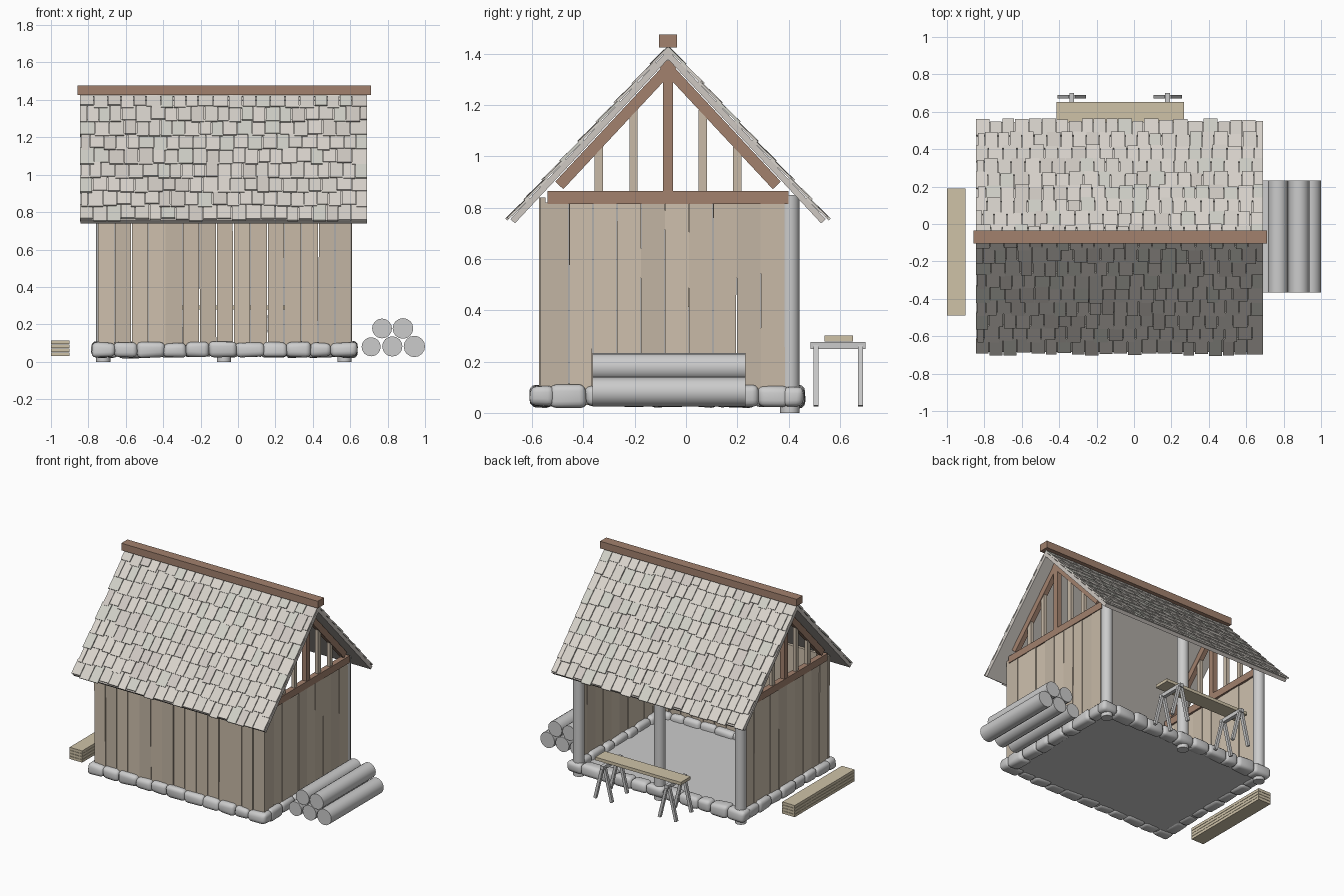
import bpy, bmesh, random
from math import radians, sin, cos, pi
from mathutils import Matrix, Vector

if "Cube" in bpy.data.objects:
    bpy.data.objects.remove(bpy.data.objects["Cube"])

random.seed(4)
R = random.uniform


def material(name, rgb):
    m = bpy.data.materials.new(name)
    m.diffuse_color = (*rgb, 1)
    m.use_nodes = True
    m.node_tree.nodes["Principled BSDF"].inputs["Base Color"].default_value = m.diffuse_color
    return m


boards = [material("board_%d" % i, c) for i, c in enumerate(
    [(.58, .49, .39), (.54, .46, .37), (.62, .53, .42)])]
beam_wood = [material("beam_wood", (.36, .22, .155))]
plank_wood = [material("plank_wood", (.62, .54, .39))]
shingle_mats = [material("shingle_%d" % i, c) for i, c in enumerate(
    [(.70, .66, .61), (.62, .58, .54), (.66, .63, .58), (.63, .63, .57)])]


def box(bm, lo, hi, M=Matrix(), mat=0):
    lo, hi = Vector(lo), Vector(hi)
    T = M @ Matrix.Translation((lo + hi) / 2) @ Matrix.Diagonal((*(hi - lo), 1))
    verts = bmesh.ops.create_cube(bm, size=1, matrix=T)["verts"]
    for f in {f for v in verts for f in v.link_faces}:
        f.material_index = mat
    return verts


def rod(bm, a, b, w):
    a, b = Vector(a), Vector(b)
    M = Matrix.Translation(a) @ (b - a).to_track_quat("Z", "Y").to_matrix().to_4x4()
    box(bm, (-w / 2, -w / 2, 0), (w / 2, w / 2, (b - a).length), M)


def finish(bm, name, mats=(), smooth=None):
    bmesh.ops.recalc_face_normals(bm, faces=bm.faces)
    me = bpy.data.meshes.new(name)
    bm.to_mesh(me)
    bm.free()
    for m in mats:
        me.materials.append(m)
    ob = bpy.data.objects.new(name, me)
    bpy.context.collection.objects.link(ob)
    if smooth:
        bpy.ops.object.select_all(action="DESELECT")
        ob.select_set(True)
        bpy.context.view_layer.objects.active = ob
        bpy.ops.object.shade_smooth_by_angle(angle=radians(smooth))
    return ob


def cylinder(name, centre, r, length, rot=Matrix(), sides=16):
    bm = bmesh.new()
    bmesh.ops.create_cone(bm, cap_ends=True, segments=sides, radius1=r, radius2=r,
                          depth=length, matrix=Matrix.Translation(centre) @ rot)
    return finish(bm, name, smooth=40)


# floor
bm = bmesh.new()
box(bm, (-.75, -.57, .035), (.61, .42, .06))
finish(bm, "floor")


# rounded foundation stones around the four edges
def stone_row(bm, a, b, n):
    a, b = Vector(a), Vector(b)
    along_x = abs(b.x - a.x) > .1
    ts = [0] + [(i + R(-.15, .15)) / n for i in range(1, n)] + [1]
    for t0, t1 in zip(ts, ts[1:]):
        c, L = a.lerp(b, (t0 + t1) / 2), (b - a).length * (t1 - t0) / 2 + .003
        d, h = R(.041, .05), R(.037, .043)
        e = Vector((L, d, h)) if along_x else Vector((d, L, h))
        one = bmesh.new()
        for v in box(one, c - e, c + e):
            v.co += Vector((R(-.006, .006), R(-.006, .006), R(-.006, .006)))
        bmesh.ops.bevel(one, geom=one.edges[:], offset=.026, segments=3, profile=.5, affect="EDGES")
        tmp = bpy.data.meshes.new("tmp")
        one.to_mesh(tmp)
        one.free()
        bm.from_mesh(tmp)
        bpy.data.meshes.remove(tmp)


bm = bmesh.new()
for y in (-.56, .415):
    stone_row(bm, (-.78, y, .064), (.635, y, .064), 11)
for x in (-.735, .59):
    stone_row(bm, (x, -.53, .064), (x, .40, .064), 7)
finish(bm, "foundation_stones", smooth=50)


# vertical board walls
def board_wall(name, start, end, n, fixed, axis, top):
    bm = bmesh.new()
    w = (end - start) / n
    for i in range(n):
        c, t = start + (i + .5) * w, R(-.003, .003)
        h = w / 2 - .002 + R(-.001, .002)
        p, q = fixed - .01 + t, fixed + .01 + t
        if axis == "x":
            lo, hi = (c - h, p, .04), (c + h, q, top)
        else:
            lo, hi = (p, c - h, .04), (q, c + h, top)
        M = Matrix.Translation((lo[0], lo[1], .4)) @ Matrix.Rotation(R(-.003, .003), 4,
            "Y" if axis == "x" else "X") @ Matrix.Translation((-lo[0], -lo[1], -.4))
        box(bm, lo, hi, M, random.randrange(3))
    finish(bm, name, boards)


board_wall("front_wall", -.75, .61, 15, -.56, "x", .84)
board_wall("right_wall", -.55, .385, 10, .596, "y", .82)
board_wall("left_wall", -.55, .385, 10, -.736, "y", .82)

# round posts of the open side
for i, x in enumerate((-.72, -.075, .57)):
    cylinder("back_post_%d" % i, (x, .405, .425), .038, .85)

# slope frames: local y runs down the slope, local z points out of the roof
RY, RZ, ANG, LEN = -.07, 1.435, radians(47), .928


def slope(s):
    M = Matrix.Identity(4)
    M.col[1] = (0, s * cos(ANG), -sin(ANG), 0)
    M.col[2] = (0, s * sin(ANG), cos(ANG), 0)
    M.col[3] = (0, RY, RZ, 1)
    return M


# open gable trusses
for side, x0, x1 in (("left", -.752, -.712), ("right", .572, .612)):
    bm = bmesh.new()
    box(bm, (x0, -.54, .815), (x1, .40, .866))
    box(bm, (x0 + .002, RY - .02, .85), (x1 - .002, RY + .02, 1.345))
    for s in (-1, 1):
        box(bm, (x0 + .003, .035, -.085), (x1 - .003, .69, -.042), slope(s))
    finish(bm, side + "_gable_frame", beam_wood)
    bm = bmesh.new()
    for y in (-.34, -.205, .065, .20):
        box(bm, (x0 + .008, y - .016, .85), (x1 - .008, y + .016, 1.325 - 1.07 * abs(y - RY)))
    finish(bm, side + "_gable_studs", boards)

# roof slabs and staggered shingles
ROWS, X0, X1 = 9, -.845, .695
for name, s in (("front", -1), ("back", 1)):
    bm = bmesh.new()
    box(bm, (X0 + .004, .012, -.038), (X1 - .004, LEN - .012, -.014), slope(s))
    finish(bm, name + "_roof_slab", shingle_mats[1:2])
    bm = bmesh.new()
    p = LEN / ROWS
    for r in range(ROWS):
        x = X0 + (R(0, .012) if r % 2 else 0)
        first = True
        while x < X1 - .01:
            w = R(.035, .05) if first and r % 2 else R(.06, .082)
            first = False
            e = X1 if X1 - x - w < .03 else x + w
            end = (r + 1) * p + (R(-.022, 0) if random.random() < .6 else 0)
            tilt = Matrix.Translation((0, r * p, 0)) @ Matrix.Rotation(.05, 4, "X")
            box(bm, (x, -.02 if r else .005, -.014), (e - .004, end - r * p, -.004 + R(-.002, .002)),
                slope(s) @ tilt, random.choice((0, 0, 0, 1, 2, 2, 3)))
            x = e
    finish(bm, name + "_shingles", shingle_mats)

# ridge beam
bm = bmesh.new()
box(bm, (-.857, -.105, 1.425), (.71, -.035, 1.476))
finish(bm, "ridge_beam", beam_wood)

# log pile
along_y = Matrix.Rotation(pi / 2, 4, "X")
for i, (x, z, r) in enumerate(((.712, .08, .051), (.825, .082, .054), (.943, .082, .057),
                               (.77, .178, .053), (.882, .178, .055))):
    cylinder("log_%d" % i, (x, -.067, z), r, .597, along_y)

# stacked planks
bm = bmesh.new()
for i in range(4):
    z = .03 + i * .0215
    box(bm, (-1, -.49, z), (-.9, .19, z + .0195))
finish(bm, "plank_stack", plank_wood)

# sawhorses with a board across them
for i, x in enumerate((-.333, .18)):
    bm = bmesh.new()
    box(bm, (x - .013, .485, .25), (x + .013, .70, .277))
    for y in (.507, .68):
        for s in (-1, 1):
            rod(bm, (x + s * .066, y, .027), (x + s * .008, y, .262), .02)
    finish(bm, "sawhorse_%d" % i)
bm = bmesh.new()
box(bm, (-.415, .54, .279), (.268, .652, .301))
finish(bm, "work_board", plank_wood)
